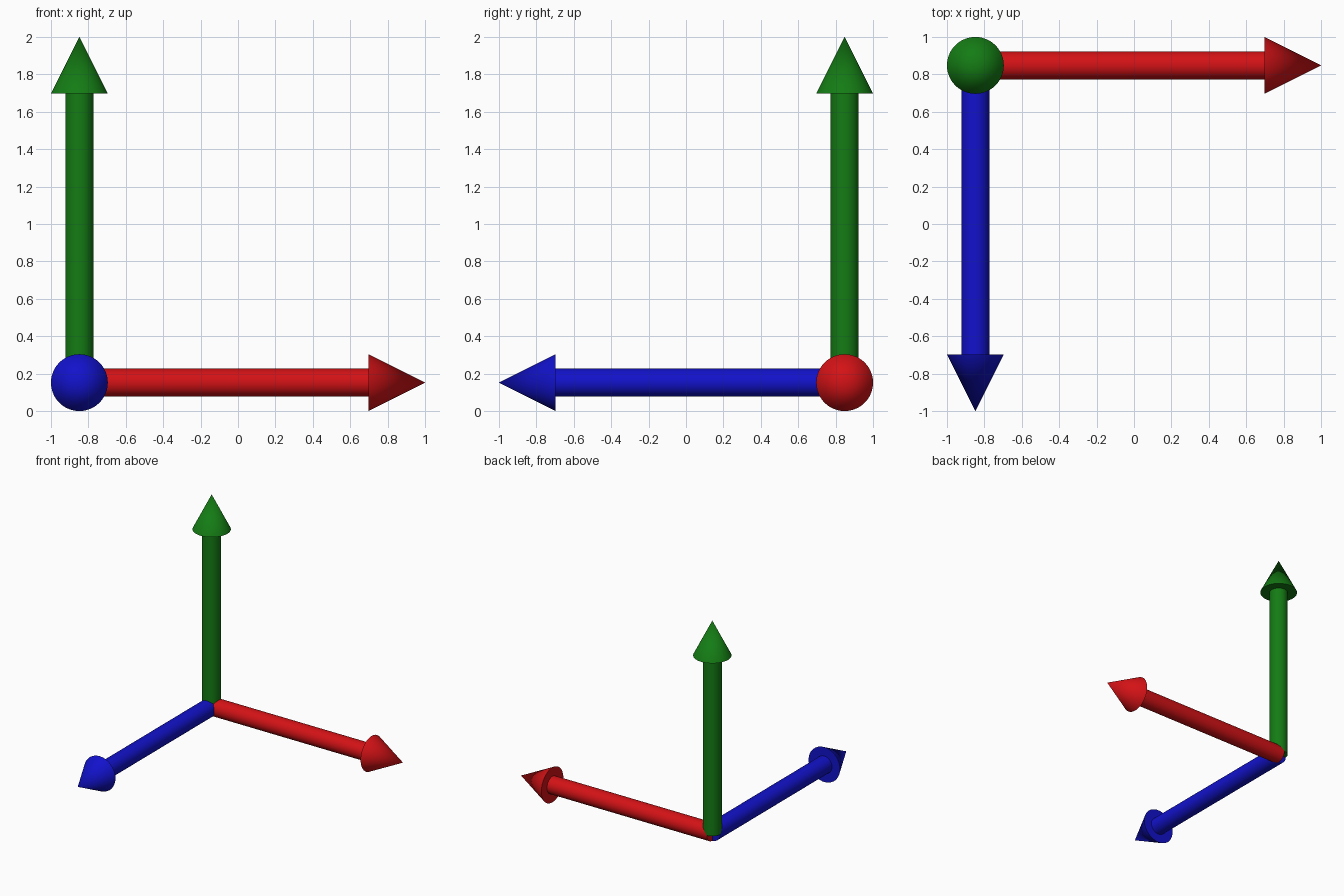
import bpy, bmesh
from math import radians, pi
from mathutils import Matrix, Vector

if "Cube" in bpy.data.objects:
    bpy.data.objects.remove(bpy.data.objects["Cube"])

HEAD_R, SHAFT_R = 0.152, 0.075
LENGTH, HEAD_LEN = 2 - HEAD_R, 0.303
SIDES = 48
ORIGIN = Vector((-1 + HEAD_R, 1 - HEAD_R, HEAD_R))


def arrow(name, rotation, color):
    """Revolve an arrow half-profile around z, then turn it onto its axis."""
    neck = LENGTH - HEAD_LEN
    profile = [(0, 0), (SHAFT_R, 0), (SHAFT_R, neck), (HEAD_R, neck), (0, LENGTH)]
    bm = bmesh.new()
    verts = [bm.verts.new((r, 0, z)) for r, z in profile]
    edges = [bm.edges.new(pair) for pair in zip(verts, verts[1:])]
    bmesh.ops.spin(bm, geom=verts + edges, cent=(0, 0, 0), axis=(0, 0, 1),
                   angle=2 * pi, steps=SIDES)
    bmesh.ops.remove_doubles(bm, verts=bm.verts, dist=1e-4)
    bmesh.ops.recalc_face_normals(bm, faces=bm.faces)
    bmesh.ops.transform(bm, matrix=Matrix.Translation(ORIGIN) @ rotation, verts=bm.verts)
    mesh = bpy.data.meshes.new(name)
    bm.to_mesh(mesh)
    bm.free()

    mat = bpy.data.materials.new(name + "_paint")
    mat.diffuse_color = color
    mat.use_nodes = True
    mat.node_tree.nodes["Principled BSDF"].inputs["Base Color"].default_value = mat.diffuse_color
    mesh.materials.append(mat)
    obj = bpy.data.objects.new(name, mesh)
    bpy.context.collection.objects.link(obj)
    bpy.ops.object.select_all(action='DESELECT')
    obj.select_set(True)
    bpy.context.view_layer.objects.active = obj
    bpy.ops.object.shade_smooth_by_angle(angle=radians(30))


# Three arrows sharing one corner: right, up and forward
arrow("red_arrow", Matrix.Rotation(pi / 2, 4, 'Y'), (0.65, 0.006, 0.008, 1))
arrow("green_arrow", Matrix.Identity(4), (0.007, 0.2, 0.007, 1))
arrow("blue_arrow", Matrix.Rotation(pi / 2, 4, 'X'), (0.006, 0.006, 0.6, 1))
